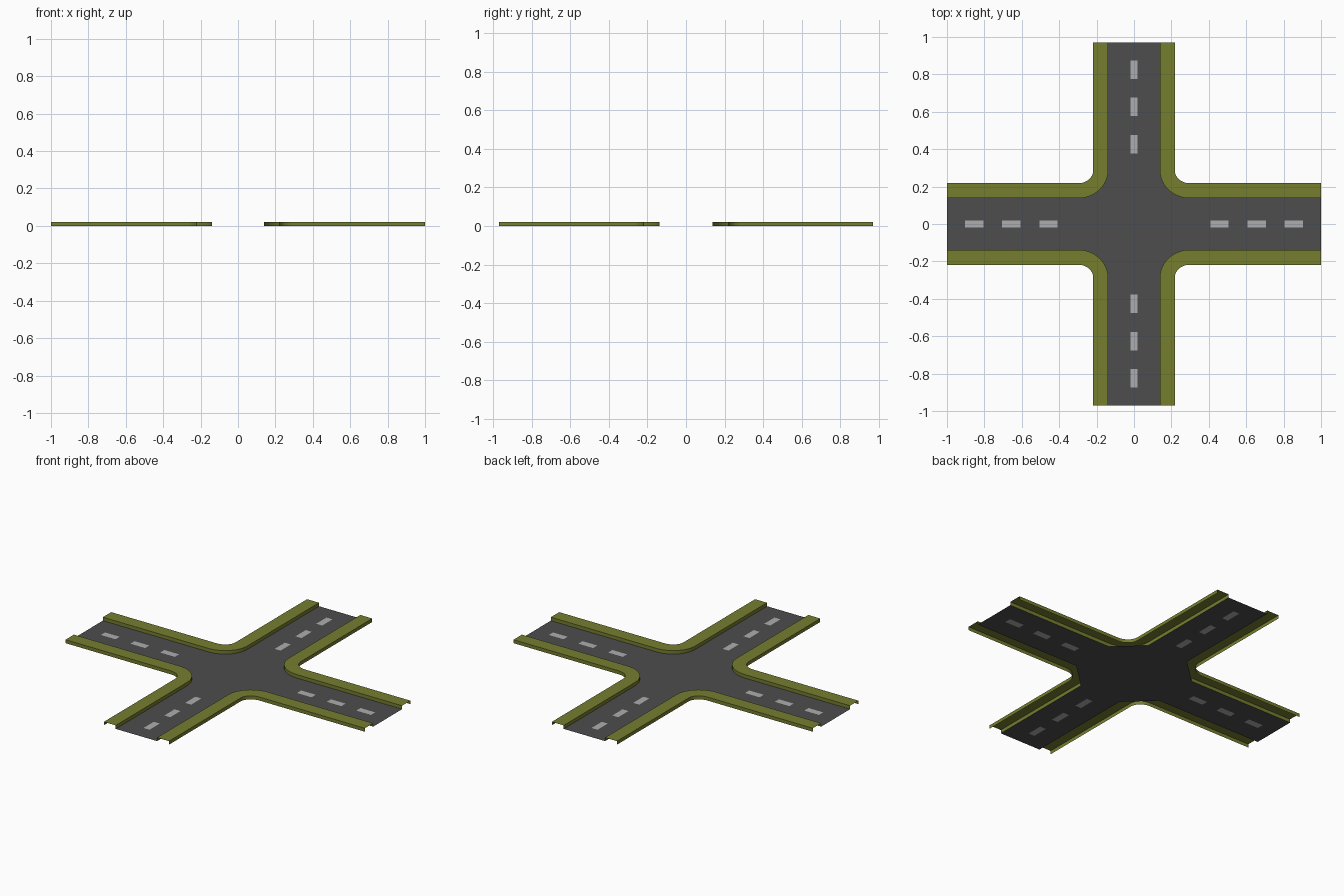
import bpy, bmesh, math

if "Cube" in bpy.data.objects:
    bpy.data.objects.remove(bpy.data.objects["Cube"])

W, OUT, H = 0.138, 0.218, 0.021      # road half width, kerb outer edge, kerb height
LX, LY = 1.0, 0.97                   # arm lengths
CX, CY = 0.297, 0.288                # centres of the corner curves
DASH_W = 0.02


def material(name, rgb):
    m = bpy.data.materials.new(name)
    m.diffuse_color = (*rgb, 1)
    m.use_nodes = True
    m.node_tree.nodes["Principled BSDF"].inputs["Base Color"].default_value = m.diffuse_color
    return m


asphalt = material("asphalt", (0.075, 0.075, 0.075))
paint = material("road_paint", (0.42, 0.42, 0.42))
verge_green = material("verge_green", (0.18, 0.205, 0.028))


def finish(name, bm, mats):
    bmesh.ops.remove_doubles(bm, verts=bm.verts, dist=1e-5)
    mesh = bpy.data.meshes.new(name)
    bm.to_mesh(mesh)
    bm.free()
    for m in mats:
        mesh.materials.append(m)
    ob = bpy.data.objects.new(name, mesh)
    bpy.context.collection.objects.link(ob)
    return ob


# Road sheet: chamfered centre plus four arms with the dashes set into the surface
bm = bmesh.new()


def flat_face(points, mat=0):
    f = bm.faces.new([bm.verts.new((x, y, 0)) for x, y in points])
    f.material_index = mat
    f.normal_update()
    if f.normal.z < 0:
        f.normal_flip()


flat_face([(CX, -W), (CX, W), (W, CY), (-W, CY),
           (-CX, W), (-CX, -W), (-W, -CY), (W, -CY)])


def arm(start, length, place):
    offset = length - 1.0
    stops = [start]
    for a in (0.408, 0.607, 0.805):
        stops += [a + offset, a + 0.098 + offset]
    stops.append(length)
    rows = [-W, -DASH_W, DASH_W, W]
    for i in range(len(stops) - 1):
        for j in range(3):
            a, b, c, d = stops[i], stops[i + 1], rows[j], rows[j + 1]
            is_dash = j == 1 and i % 2 == 1
            flat_face([place(*p) for p in ((a, c), (b, c), (b, d), (a, d))], int(is_dash))


arm(CX, LX, lambda a, c: (a, c))
arm(CX, LX, lambda a, c: (-a, c))
arm(CY, LY, lambda a, c: (c, a))
arm(CY, LY, lambda a, c: (c, -a))
finish("road", bm, [asphalt, paint])


# Kerb: open-bottomed channel following the edge of one quadrant
def edge_path(d):
    pts = [(LX, d)]
    for i in range(13):
        t = math.pi / 2 * i / 12
        pts.append((CX - (CX - d) * math.sin(t), CY - (CY - d) * math.cos(t)))
    return pts + [(d, LY)]


def kerb(name, sx, sy):
    bm = bmesh.new()
    profile = [(W, 0), (W, H), (OUT, H), (OUT, 0)]
    rails = [[bm.verts.new((x * sx, y * sy, z)) for x, y in edge_path(d)]
             for d, z in profile]
    for r0, r1 in zip(rails, rails[1:]):
        for i in range(len(r0) - 1):
            quad = [r0[i], r0[i + 1], r1[i + 1], r1[i]]
            bm.faces.new(quad if sx * sy < 0 else quad[::-1])
    bm.normal_update()
    # keep the top facing up
    top = max(bm.faces, key=lambda f: abs(f.normal.z))
    if top.normal.z < 0:
        bmesh.ops.reverse_faces(bm, faces=bm.faces[:])
    ob = finish(name, bm, [verge_green])
    bpy.context.view_layer.objects.active = ob
    ob.select_set(True)
    bpy.ops.object.shade_smooth_by_angle(angle=math.radians(30))
    ob.select_set(False)


kerb("kerb_back_right", 1, 1)
kerb("kerb_back_left", -1, 1)
kerb("kerb_front_right", 1, -1)
kerb("kerb_front_left", -1, -1)
